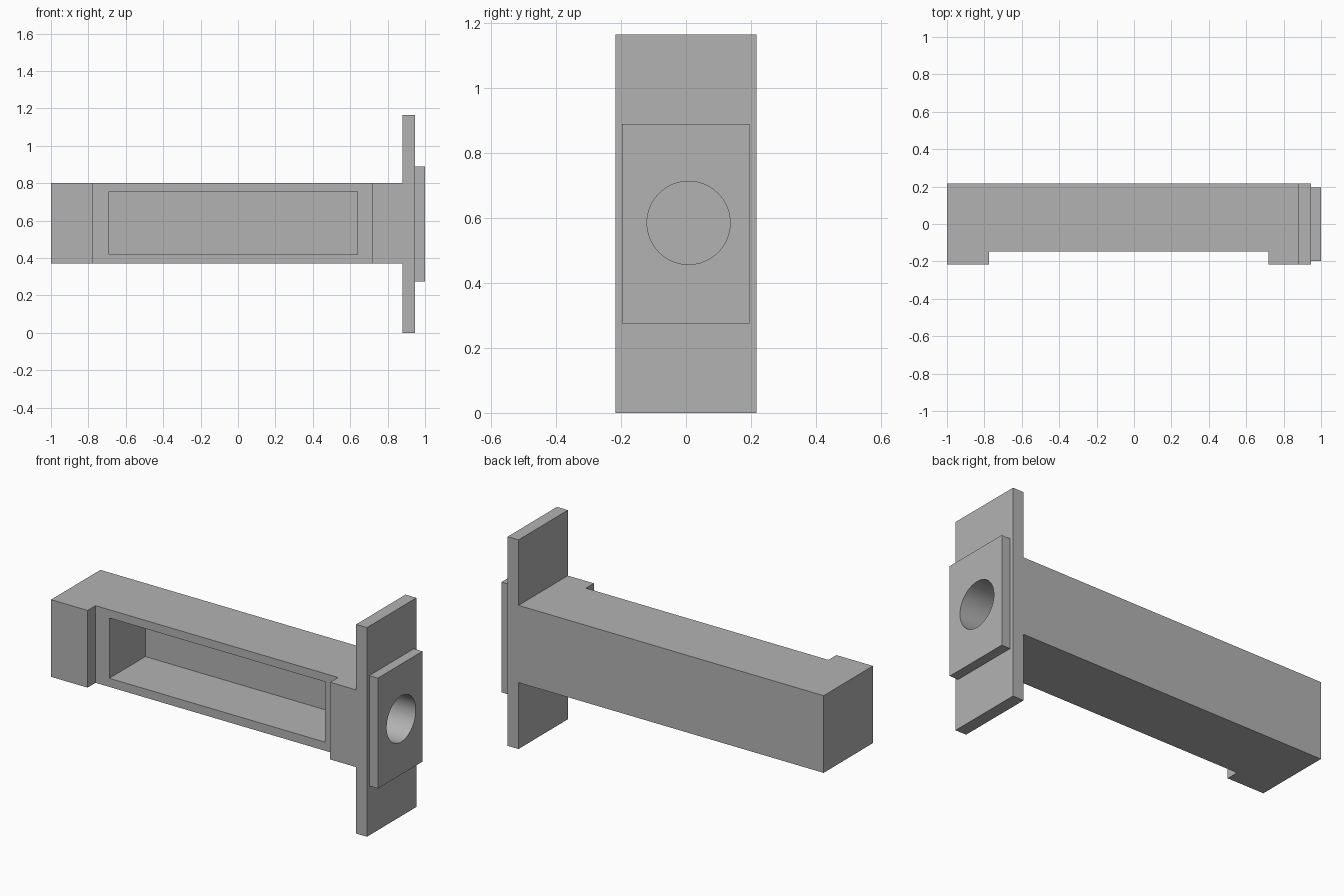
import bpy
import bmesh
import math

if "Cube" in bpy.data.objects:
    bpy.data.objects.remove(bpy.data.objects["Cube"], do_unlink=True)

# Single plain grey for every part
grey = bpy.data.materials.new("plain_grey")
grey.use_nodes = True
COLOUR = (0.45, 0.45, 0.45, 1.0)
grey.diffuse_color = COLOUR
grey.node_tree.nodes["Principled BSDF"].inputs["Base Color"].default_value = COLOUR


def prism(name, outline, z0, z1):
    """Extrude an xy outline from z0 up to z1."""
    bm = bmesh.new()
    face = bm.faces.new([bm.verts.new((x, y, z0)) for x, y in outline])
    top = bmesh.ops.extrude_face_region(bm, geom=[face])["geom"]
    verts = [v for v in top if isinstance(v, bmesh.types.BMVert)]
    bmesh.ops.translate(bm, verts=verts, vec=(0, 0, z1 - z0))
    bmesh.ops.recalc_face_normals(bm, faces=bm.faces)
    mesh = bpy.data.meshes.new(name)
    bm.to_mesh(mesh)
    bm.free()
    mesh.materials.append(grey)
    obj = bpy.data.objects.new(name, mesh)
    bpy.context.collection.objects.link(obj)
    return obj


def box(name, x0, x1, y0, y1, z0, z1):
    return prism(name, [(x0, y0), (x1, y0), (x1, y1), (x0, y1)], z0, z1)


def cut(obj, cutter):
    mod = obj.modifiers.new("cut", "BOOLEAN")
    mod.operation = "DIFFERENCE"
    mod.solver = "EXACT"
    mod.object = cutter
    bpy.context.view_layer.objects.active = obj
    bpy.ops.object.modifier_apply(modifier=mod.name)


HALF = 0.217          # half depth of beam and flange
RECESS = -0.147       # set-back front face between the end blocks
FLANGE, PAD = 0.88, 0.947

# Beam with raised blocks at both ends of its front
beam = prism("beam", [(-1, -HALF), (-0.775, -HALF), (-0.775, RECESS),
                      (0.72, RECESS), (0.72, -HALF), (FLANGE, -HALF),
                      (FLANGE, HALF), (-1, HALF)], 0.37, 0.80)

# Tall flange and smaller mounting pad at the left end
flange = box("flange", FLANGE, PAD, -HALF, HALF, 0, 1.165)
pad = box("mounting_pad", PAD, 1, -0.197, 0.195, 0.275, 0.89)

# Cutters: open pocket in the front, round bore through the end
pocket = box("pocket_cutter", -0.69, 0.64, -0.3, 0.17, 0.418, 0.754)
bpy.ops.mesh.primitive_cylinder_add(vertices=64, radius=0.128, depth=0.6,
                                    location=(0.84, 0.008, 0.585),
                                    rotation=(0, math.pi / 2, 0))
bore = bpy.context.object
bore.name = "bore_cutter"
bore.data.materials.append(grey)

cut(beam, pocket)
for part in (beam, flange, pad):
    cut(part, bore)

for cutter in (pocket, bore):
    bpy.data.objects.remove(cutter, do_unlink=True)

# Smooth bore, crisp edges
bpy.ops.object.select_all(action="DESELECT")
for part in (beam, flange, pad):
    part.select_set(True)
bpy.context.view_layer.objects.active = beam
bpy.ops.object.shade_smooth_by_angle(angle=math.radians(30))
